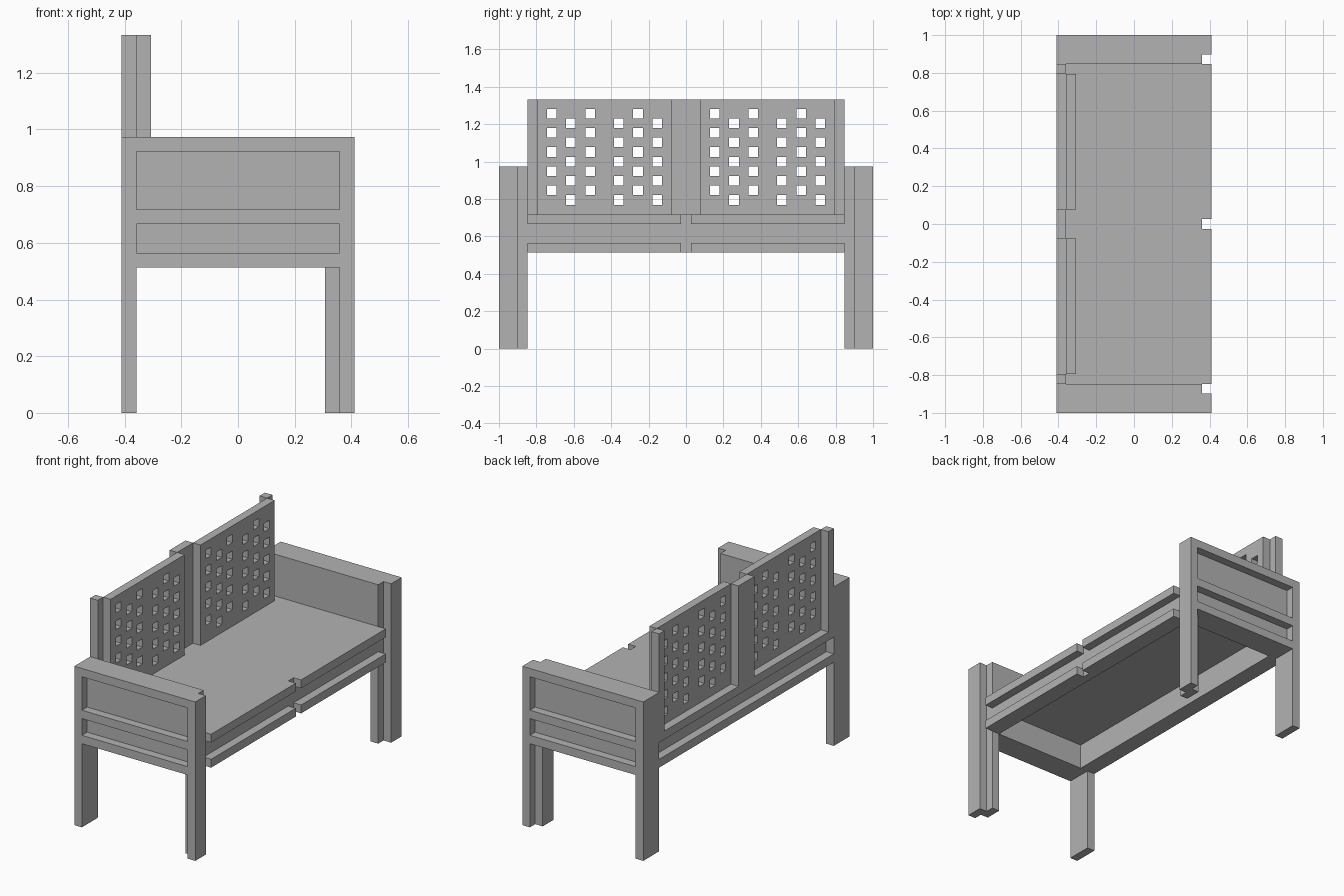
import bpy
import bmesh
from mathutils import Matrix, Vector

U = 2 / 39  # one timber thickness; all sizes below are in timbers

cube = bpy.data.objects.get("Cube")
if cube:
    bpy.data.objects.remove(cube, do_unlink=True)

grey = bpy.data.materials.new("plain grey")
grey.use_nodes = True
GREY = (0.45, 0.45, 0.45, 1)
grey.diffuse_color = GREY
grey.node_tree.nodes["Principled BSDF"].inputs["Base Color"].default_value = GREY


def boxes(name, *spans):
    """One object made of boxes, each given as (x range, y range, z range)."""
    bm = bmesh.new()
    for span in spans:
        lo = Vector([min(s) for s in span]) * U
        hi = Vector([max(s) for s in span]) * U
        size = Matrix.Diagonal((*(hi - lo), 1))
        bmesh.ops.create_cube(bm, size=1, matrix=Matrix.Translation((lo + hi) / 2) @ size)
    mesh = bpy.data.meshes.new(name)
    bm.to_mesh(mesh)
    bm.free()
    mesh.materials.append(grey)
    obj = bpy.data.objects.new(name, mesh)
    bpy.context.collection.objects.link(obj)
    return obj


# Heights of the three rail levels, shared by ends, front and back
LOW, MID, TOP = (10, 11), (13, 14), (18, 19)
ARM = 19
HEIGHT = 26
INNER = 16.5  # inner face of the ends
OUTER = 19.5

# Ends: legs, recessed board and rails
for side, label in ((-1, "right"), (1, "left")):
    def across(a, b):
        return (side * a, side * b)

    boxes(label + "_back_leg", ((-8, -7), across(INNER, OUTER), (0, ARM)))
    boxes(label + "_front_leg", ((7, 8), across(17.5, OUTER), (0, ARM)))
    boxes(label + "_front_leg_inner", ((6, 7), across(INNER, 18.5), (0, 10)))
    boxes(label + "_end_board", ((-7, 7), across(INNER, 18.5), (10, ARM)))
    boxes(label + "_end_rails",
          *[((-7, 7), across(18.5, OUTER), z) for z in (LOW, MID, TOP)])
    # Front rails, split by a gap in the middle
    boxes(label + "_front_rails",
          *[((7, 8), across(0.5, INNER), z) for z in (LOW, MID)])
    # Outer back post
    boxes(label + "_back_post", ((-8, -7), across(15.5, INNER), (14, HEIGHT)))

# Seat, hollow underneath
FULL = (-INNER, INNER)
boxes("seat", ((-7, 7), FULL, MID))
boxes("front_apron", ((6, 7), FULL, (10, 13)))
boxes("back_apron", ((-7, -6), FULL, (10, 13)))
boxes("back_rails", *[((-8, -7), FULL, z) for z in (LOW, MID)])
boxes("middle_back_post", ((-8, -7), (-1.5, 1.5), (14, HEIGHT)))

# Back panels pierced by staggered square holes
for label, start in (("right", -15.5), ("left", 1.5)):
    panel = boxes(label + "_back_panel", ((-7, -6), (start, start + 14), (14, HEIGHT)))
    holes = []
    for i, offset in enumerate((1, 3, 5, 8, 10, 12)):
        y = start + offset
        for row in range(5):
            z = 16 + 2 * row - i % 2
            holes.append(((-7.5, -5.5), (y, y + 1), (z, z + 1)))
    cutter = boxes(label + "_hole_cutter", *holes)
    cutter.hide_render = True
    cut = panel.modifiers.new("holes", "BOOLEAN")
    cut.operation = "DIFFERENCE"
    cut.solver = "EXACT"
    cut.object = cutter
    bpy.context.view_layer.objects.active = panel
    bpy.ops.object.modifier_apply(modifier=cut.name)
    bpy.data.objects.remove(cutter, do_unlink=True)
